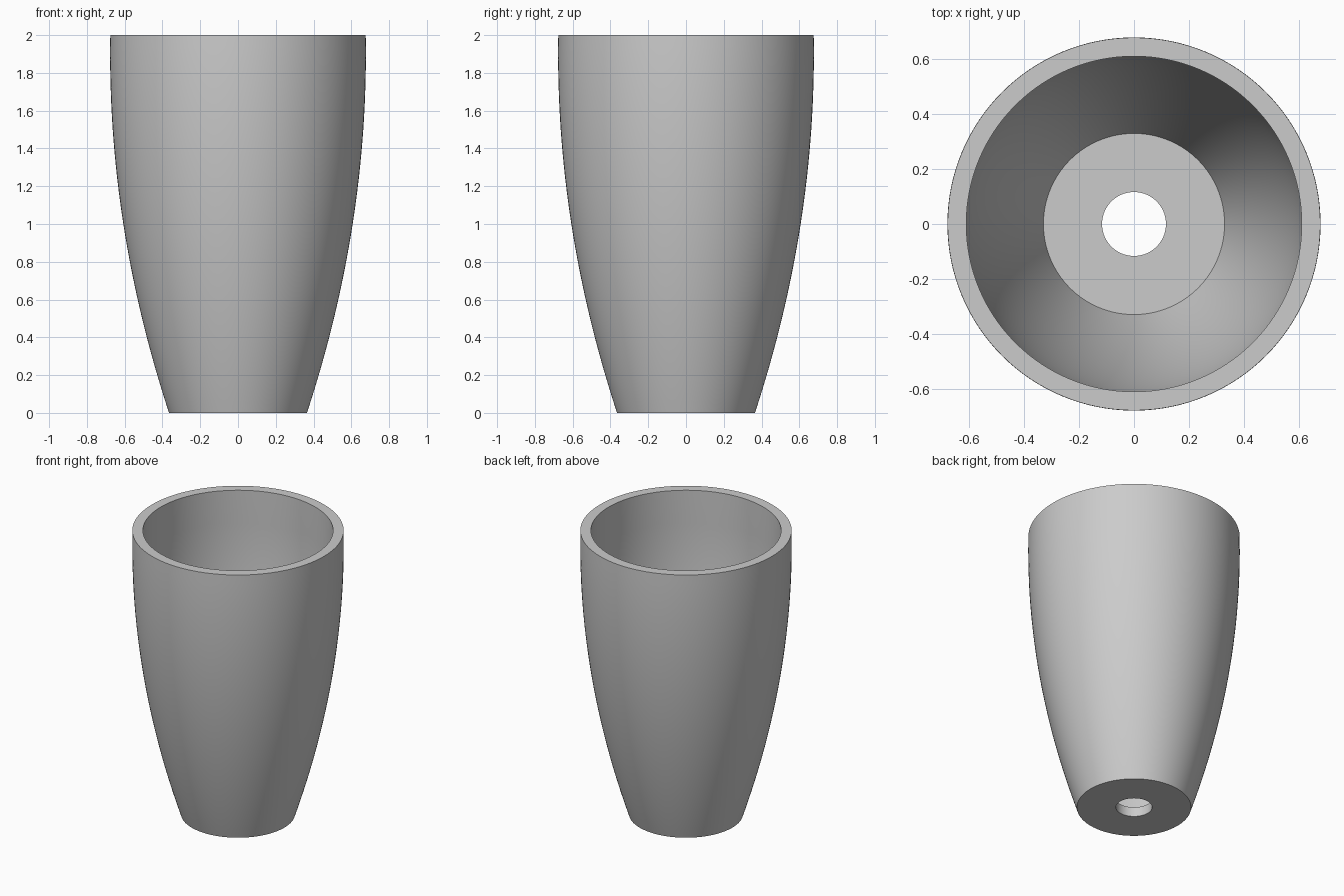
import bpy, bmesh, math

if "Cube" in bpy.data.objects:
    bpy.data.objects.remove(bpy.data.objects["Cube"], do_unlink=True)

HEIGHT = 2.0
FLOOR = 0.067       # thickness of the base
SHOULDER = 1.82     # where the inner wall turns straight
HOLE = 0.116        # drain hole radius
INNER_SCALE = 0.9
STEPS = 32
SEGMENTS = 128


def outer_radius(z):
    """Curved wall, widest just below the rim."""
    return 0.677 - 0.0864 * (1.9 - z) ** 2


# Closed cross-section: drain hole, base, outer wall, rim, inner wall, floor
profile = [(HOLE, FLOOR), (HOLE, 0)]
for i in range(STEPS + 1):
    z = HEIGHT * i / STEPS
    profile.append((outer_radius(z), z))
rim_inner = INNER_SCALE * outer_radius(HEIGHT)
profile.append((rim_inner, HEIGHT))
for i in range(STEPS, -1, -1):
    t = i / STEPS
    z = FLOOR + (SHOULDER - FLOOR) * t
    profile.append((INNER_SCALE * outer_radius(HEIGHT * t), z))

# Revolve the cross-section around the vertical axis
bm = bmesh.new()
verts = [bm.verts.new((r, 0, z)) for r, z in profile]
edges = [bm.edges.new((verts[i - 1], v)) for i, v in enumerate(verts)]
bmesh.ops.spin(bm, geom=verts + edges, cent=(0, 0, 0), axis=(0, 0, 1),
               angle=math.tau, steps=SEGMENTS, use_merge=False)
bmesh.ops.remove_doubles(bm, verts=bm.verts, dist=0.0001)
bmesh.ops.recalc_face_normals(bm, faces=bm.faces)
mesh = bpy.data.meshes.new("tapered_pot")
bm.to_mesh(mesh)
bm.free()
pot = bpy.data.objects.new("tapered_pot", mesh)
bpy.context.collection.objects.link(pot)

# Plain grey finish
grey = bpy.data.materials.new("light_grey")
grey.use_nodes = True
color = (0.6, 0.6, 0.6, 1)
grey.diffuse_color = color
for node in grey.node_tree.nodes:
    if node.type == "BSDF_PRINCIPLED":
        node.inputs["Base Color"].default_value = color
mesh.materials.append(grey)

# Smooth walls with crisp rims
bpy.ops.object.select_all(action="DESELECT")
pot.select_set(True)
bpy.context.view_layer.objects.active = pot
bpy.ops.object.shade_smooth_by_angle(angle=math.radians(30))
